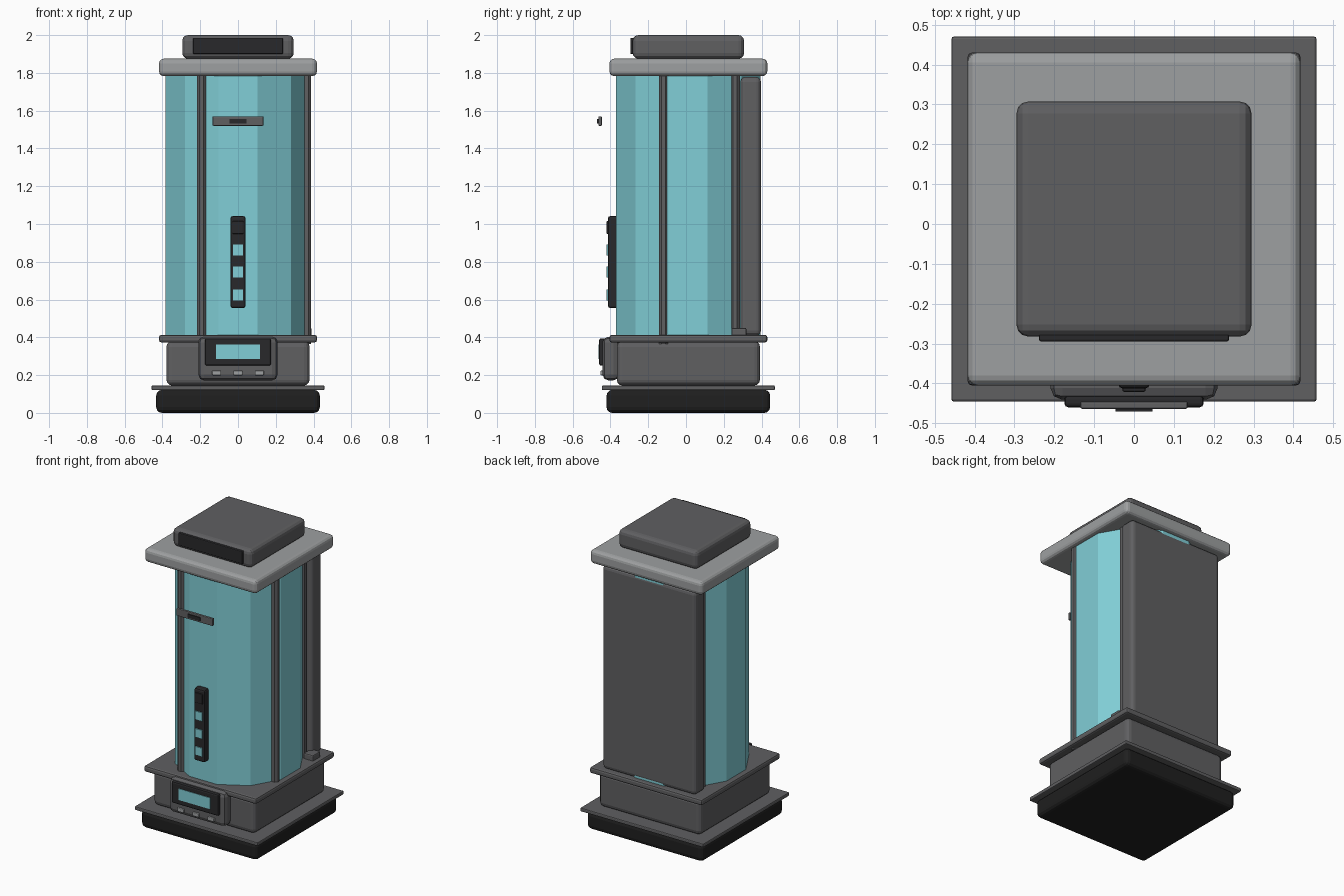
import bpy, bmesh, math

if "Cube" in bpy.data.objects:
    bpy.data.objects.remove(bpy.data.objects["Cube"])

CY = 0.0125  # depth centre of the main body


def material(name, r, g, b):
    m = bpy.data.materials.new(name)
    m.diffuse_color = (r, g, b, 1)
    m.use_nodes = True
    m.node_tree.nodes["Principled BSDF"].inputs["Base Color"].default_value = m.diffuse_color
    return m


TEAL = material("teal", 0.22, 0.62, 0.68)
LIGHT = material("light grey", 0.34, 0.35, 0.355)
GREY = material("dark grey", 0.115, 0.115, 0.12)
DARK = material("charcoal", 0.022, 0.022, 0.024)
BLACK = material("black", 0.014, 0.014, 0.014)


def finish(name, bm, mat, bevel=0, segments=2):
    me = bpy.data.meshes.new(name)
    bmesh.ops.recalc_face_normals(bm, faces=bm.faces)
    bm.to_mesh(me)
    bm.free()
    me.materials.append(mat)
    ob = bpy.data.objects.new(name, me)
    bpy.context.collection.objects.link(ob)
    if bevel:
        mod = ob.modifiers.new("bevel", 'BEVEL')
        mod.width = bevel
        mod.segments = segments
        mod.limit_method = 'ANGLE'
    return ob


def box(name, x, y, z, mat, bevel=0, segments=2):
    """Box from (min, max) ranges on each axis."""
    bm = bmesh.new()
    bmesh.ops.create_cube(bm, size=1)
    for v in bm.verts:
        for i, (lo, hi) in enumerate((x, y, z)):
            v.co[i] = (lo + hi) / 2 + v.co[i] * (hi - lo)
    return finish(name, bm, mat, bevel, segments)


def slab(name, half, z, mat, bevel, segments=2):
    """Square slab centred on the body axis."""
    return box(name, (-half, half), (CY - half, CY + half), z, mat, bevel, segments)


def prism(name, cx, cy, r, sides, z, mat):
    """Upright prism with a flat side facing the front."""
    bm = bmesh.new()
    lower, upper = [[bm.verts.new((cx + r * math.cos((i + 0.5) * math.tau / sides),
                                   cy + r * math.sin((i + 0.5) * math.tau / sides), h))
                     for i in range(sides)] for h in z]
    bm.faces.new(lower)
    bm.faces.new(upper)
    for i in range(sides):
        j = (i + 1) % sides
        bm.faces.new((lower[i], lower[j], upper[j], upper[i]))
    return finish(name, bm, mat)


# Base and lower housing
slab("base_foot", 0.433, (0.0, 0.122), BLACK, 0.03, 3)
slab("base_plate", 0.458, (0.12, 0.145), GREY, 0.006)
slab("lower_housing", 0.379, (0.145, 0.38), GREY, 0.03, 3)
slab("middle_plate", 0.418, (0.373, 0.413), GREY, 0.012)

# Twelve-sided tank with four rails spaced 100 degrees apart
prism("tank", 0, CY, 0.396, 12, (0.405, 1.79), TEAL)
for i in range(4):
    a = math.radians(40 + 100 * i)
    prism(f"rail_{i + 1}", 0.385 * math.cos(a), CY + 0.385 * math.sin(a),
          0.027, 8, (0.365, 1.79), GREY)

# Back panel and small side fitting
box("back_panel", (-0.348, 0.348), (0.288, 0.397), (0.41, 1.778), GREY, 0.025, 3)
box("side_fitting", (0.32, 0.39), (0.24, 0.32), (0.405, 0.45), GREY, 0.008)

# Cap and lid
slab("cap", 0.418, (1.783, 1.875), LIGHT, 0.025, 3)
slab("lid", 0.295, (1.875, 2.0), GREY, 0.03, 3)
box("lid_front_plate", (-0.238, 0.238), (-0.295, -0.27), (1.9, 1.985), DARK, 0.005)

# Control panel with display and buttons
box("control_panel", (-0.21, 0.21), (-0.441, -0.355), (0.172, 0.403), GREY, 0.03, 2)
box("display_bezel", (-0.175, 0.175), (-0.46, -0.43), (0.25, 0.395), DARK, 0.01)
box("display", (-0.117, 0.117), (-0.463, -0.457), (0.285, 0.361), TEAL)
for i, x in enumerate((-0.113, 0, 0.113)):
    box(f"button_{i + 1}", (x - 0.024, x + 0.024), (-0.453, -0.435), (0.199, 0.224), LIGHT, 0.005)

# Level gauge with three windows and a dark top block
box("level_gauge", (-0.04, 0.04), (-0.413, -0.36), (0.555, 1.042), DARK, 0.012)
box("gauge_block", (-0.029, 0.029), (-0.421, -0.405), (0.948, 1.015), DARK, 0.004)
for i, z in enumerate((0.625, 0.745, 0.863)):
    box(f"gauge_window_{i + 1}", (-0.026, 0.026), (-0.42, -0.411), (z - 0.029, z + 0.029), TEAL)

# Plain front plate, standing clear of the tank, with a blank raised strip
box("front_plate", (-0.135, 0.135), (-0.464, -0.445), (1.52, 1.57), GREY, 0.005)
box("front_plate_strip", (-0.046, 0.046), (-0.47, -0.462), (1.533, 1.557), DARK)
